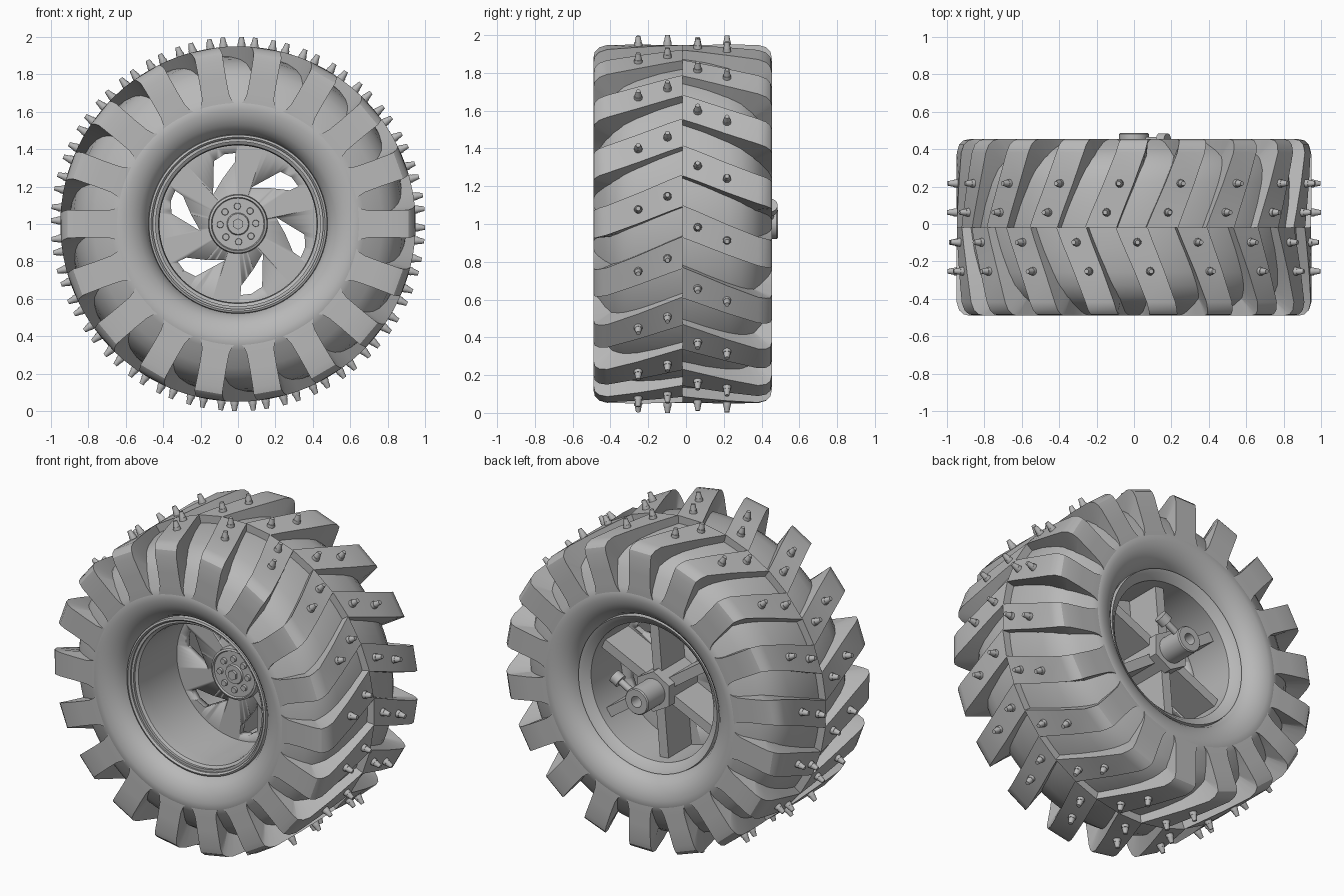
import bpy, bmesh, math
from mathutils import Matrix, Vector

old = bpy.data.objects.get("Cube")
if old:
    bpy.data.objects.remove(old, do_unlink=True)

MID = -0.018      # tread centre plane
AXLE = 1.0        # axle height

grey = bpy.data.materials.new("plain grey")
grey.use_nodes = True
grey.diffuse_color = (0.48, 0.48, 0.48, 1)
grey.node_tree.nodes["Principled BSDF"].inputs["Base Color"].default_value = grey.diffuse_color


def wheel_point(y, r, deg):
    a = math.radians(deg)
    return Vector((r * math.cos(a), y, AXLE + r * math.sin(a)))


def finish(bm, name, angle=35):
    bmesh.ops.recalc_face_normals(bm, faces=bm.faces)
    mesh = bpy.data.meshes.new(name)
    bm.to_mesh(mesh)
    bm.free()
    ob = bpy.data.objects.new(name, mesh)
    bpy.context.collection.objects.link(ob)
    mesh.materials.append(grey)
    bpy.ops.object.select_all(action='DESELECT')
    ob.select_set(True)
    bpy.context.view_layer.objects.active = ob
    bpy.ops.object.shade_smooth_by_angle(angle=math.radians(angle))
    return ob


def lathe(name, profile, steps=96, angle=35):
    """Spin a closed (y, r) profile round the axle."""
    bm = bmesh.new()
    rings = [[bm.verts.new(wheel_point(y, r, 360 * i / steps)) for y, r in profile]
             for i in range(steps)]
    n = len(profile)
    for i in range(steps):
        a, b = rings[i], rings[(i + 1) % steps]
        for j in range(n):
            k = (j + 1) % n
            bm.faces.new((a[j], a[k], b[k], b[j]))
    bmesh.ops.remove_doubles(bm, verts=bm.verts, dist=1e-5)
    return finish(bm, name, angle)


def rod(bm, start, end, r1, r2, sides):
    """Add a tapered rod between two points."""
    axis = end - start
    turn = axis.to_track_quat('Z', 'Y').to_matrix().to_4x4()
    bmesh.ops.create_cone(bm, cap_ends=True, segments=sides, radius1=r1, radius2=r2,
                          depth=axis.length,
                          matrix=Matrix.Translation((start + end) / 2) @ turn)


# Tyre body: one half profile, mirrored about the tread centre
half = [(0, .90), (.12, .895), (.24, .88), (.31, .86), (.37, .82), (.41, .77),
        (.44, .71), (.46, .675), (.4725, .645), (.472, .61), (.462, .57),
        (.44, .53), (.41, .50), (.37, .48), (.30, .465)]
lathe("tyre_body", [(MID + d, r) for d, r in half]
      + [(MID - d, r) for d, r in reversed(half[1:])], 120, 50)

# Tread lugs: distance from centre, radius, centre angle, half angle
sections = [(0, .95, 10.8, 5.2), (.08, .95, 8.9, 5.1), (.235, .95, 5, 4.9),
            (.40, .95, 1.2, 4.7), (.442, .938, .5, 4.7), (.465, .915, 0, 4.7),
            (.4725, .88, 0, 4.8), (.4725, .78, 0, 5.3), (.4725, .70, 0, 6.0),
            (.4725, .665, 0, 7.0), (.471, .635, 0, 9.0)]
bm = bmesh.new()
for side in (-1, 1):
    for lug in range(18):
        turn = 20 * lug + (10 if side > 0 else 0)
        rows = []
        for d, r, mid, w in sections:
            base_r = min(r - .03, .80)
            rows.append([bm.verts.new(wheel_point(MID + side * dd, rr, turn + mid + s * w))
                         for dd, rr, s in ((d, r, -1), (d, r, 1),
                                           (d * .8, base_r, 1), (d * .8, base_r, -1))])
        for a, b in zip(rows, rows[1:]):
            for j in range(4):
                k = (j + 1) % 4
                bm.faces.new((a[j], a[k], b[k], b[j]))
        bm.faces.new(rows[0])
        bm.faces.new(rows[-1])
finish(bm, "tread_lugs", 30)

# Metal studs, two on each lug
bm = bmesh.new()
for side in (-1, 1):
    for lug in range(18):
        for d, mid in ((.08, 8.9), (.235, 4.7)):
            deg = 20 * lug + mid + (10 if side > 0 else 0)
            y = MID + side * d
            rod(bm, wheel_point(y, .94, deg), wheel_point(y, .965, deg), .023, .021, 12)
            rod(bm, wheel_point(y, .965, deg), wheel_point(y, 1.0, deg), .019, .012, 12)
finish(bm, "studs")

# Rim barrel with stepped front lip
lathe("rim", [(-.37, .48), (-.41, .476), (-.415, .465), (-.405, .455), (-.395, .455),
              (-.395, .44), (-.38, .44), (-.37, .425), (-.30, .42), (.33, .42),
              (.365, .455), (.375, .475), (.34, .48)], 96, 25)

# Wheel disc with six swept windows cut through
disc = lathe("wheel_disc", [(0, .05), (0, .425), (.04, .425), (.04, .05)])
window = [(.205, 130.5), (.36, 111), (.38, 101), (.38, 92), (.33, 93), (.29, 100),
          (.255, 109), (.225, 119)]
bm = bmesh.new()
for i in range(6):
    ends = [[bm.verts.new(wheel_point(y, r, a + 60 * i)) for r, a in window]
            for y in (-.1, .1)]
    bm.faces.new(ends[0])
    bm.faces.new(ends[1])
    for j in range(len(window)):
        k = (j + 1) % len(window)
        bm.faces.new((ends[0][j], ends[0][k], ends[1][k], ends[1][j]))
cutter = finish(bm, "window_cutter")
cutter.hide_render = True
cut = disc.modifiers.new("windows", 'BOOLEAN')
cut.object = cutter
cut.solver = 'EXACT'
bpy.context.view_layer.objects.active = disc
bpy.ops.object.modifier_apply(modifier=cut.name)
bpy.data.objects.remove(cutter, do_unlink=True)

# Hub cap with raised rim, eight bolts and a hexagon centre
lathe("hub_cap", [(.01, .16), (-.04, .155), (-.045, .143), (-.035, .138), (-.035, .06),
                  (-.045, .055), (-.045, .001), (.01, .001)], 64, 25)
bm = bmesh.new()
for i in range(8):
    deg = 45 * i + 2
    rod(bm, wheel_point(-.03, .095, deg), wheel_point(-.05, .095, deg), .019, .017, 16)
rod(bm, wheel_point(-.04, 0, 0), wheel_point(-.06, 0, 0), .03, .03, 6)
finish(bm, "hub_bolts")

# Radial ribs behind the disc
bm = bmesh.new()
for i in range(6):
    deg = 85 + 60 * i
    size = Matrix.Diagonal((.36, .23, .06, 1))
    place = Matrix.Translation(wheel_point(.15, .25, deg))
    bmesh.ops.create_cube(bm, size=1, matrix=place
                          @ Matrix.Rotation(-math.radians(deg), 4, 'Y') @ size)
finish(bm, "back_ribs")

# Axle socket, hexagon collar and clamping screw
lathe("axle_socket", [(.02, .08), (.48, .08), (.487, .074), (.487, .034), (.2, .034),
                      (.2, .001), (.02, .001)], 48)
bm = bmesh.new()
rod(bm, wheel_point(.03, 0, 0), wheel_point(.32, 0, 0), .125, .125, 6)
finish(bm, "hex_collar")
bm = bmesh.new()
rod(bm, wheel_point(.445, .06, 29), wheel_point(.445, .16, 29), .02, .02, 20)
rod(bm, wheel_point(.445, .155, 29), wheel_point(.445, .205, 29), .04, .04, 24)
finish(bm, "clamp_screw")
